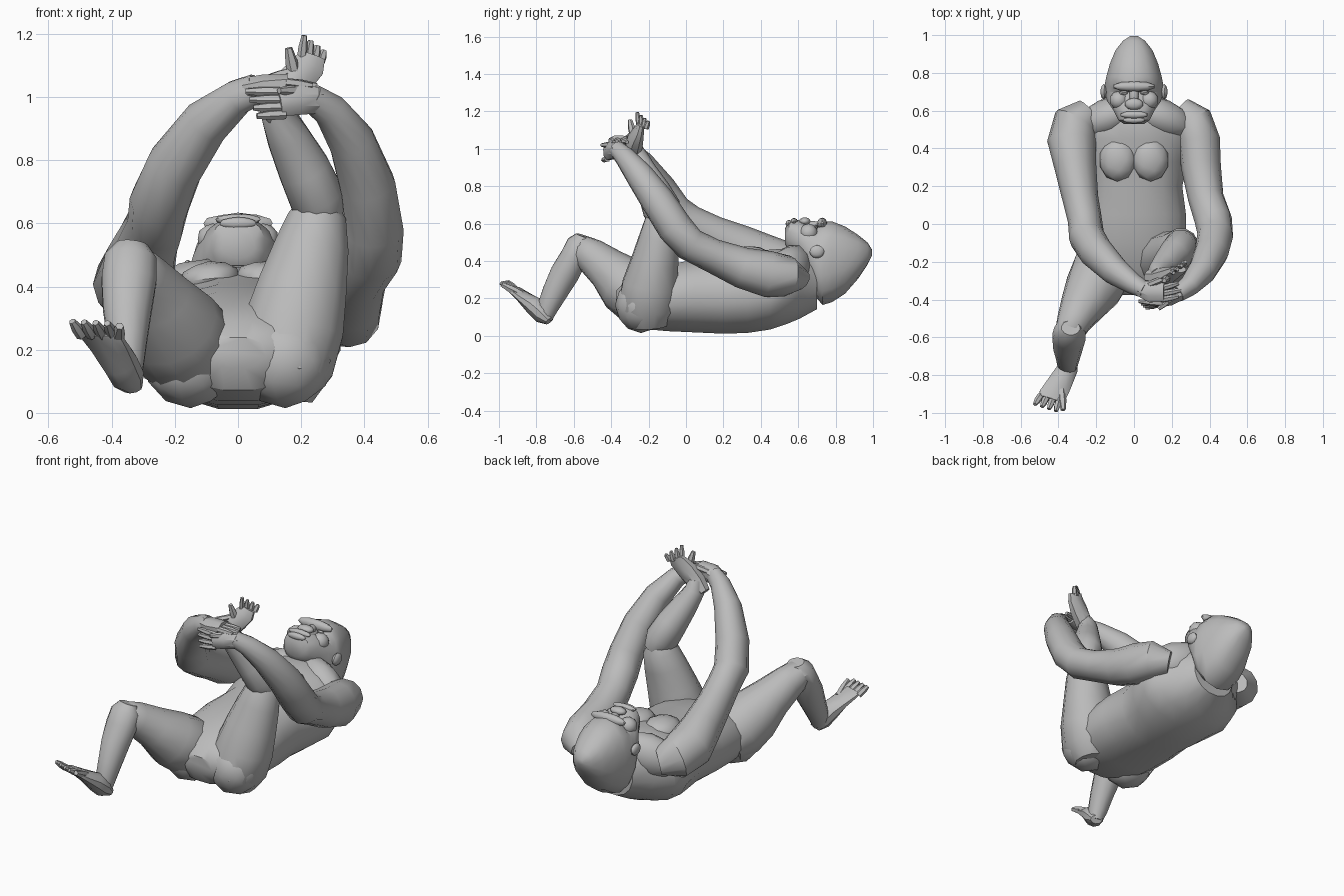
import bpy, bmesh, math
from mathutils import Vector

fur = bpy.data.materials.new("grey_fur")
fur.diffuse_color = (0.5, 0.5, 0.5, 1)


def finish(name, bm):
    bmesh.ops.recalc_face_normals(bm, faces=bm.faces)
    me = bpy.data.meshes.new(name)
    bm.to_mesh(me)
    bm.free()
    me.materials.append(fur)
    ob = bpy.data.objects.new(name, me)
    bpy.context.collection.objects.link(ob)
    bpy.ops.object.select_all(action='DESELECT')
    ob.select_set(True)
    bpy.context.view_layer.objects.active = ob
    bpy.ops.object.shade_smooth_by_angle(angle=math.radians(35))
    return ob


def loft(name, rows, hint=(0, 0, 1), n=12, power=1.0, fixed=None):
    """Tube through rows of (x, y, z, side radius, hint radius)."""
    bm = bmesh.new()
    pts = [Vector(r[:3]) for r in rows]
    rings = []
    for i, r in enumerate(rows):
        t = Vector(fixed) if fixed else pts[min(i + 1, len(pts) - 1)] - pts[max(i - 1, 0)]
        u = t.cross(Vector(hint)).normalized()
        v = u.cross(t).normalized()
        ring = []
        for k in range(n):
            a = math.tau * (k + 0.5) / n
            c, s = math.cos(a), math.sin(a)
            c = math.copysign(abs(c) ** power, c)
            s = math.copysign(abs(s) ** power, s)
            ring.append(bm.verts.new(pts[i] + u * c * r[3] + v * s * r[4]))
        rings.append(ring)
    for a, b in zip(rings, rings[1:]):
        for k in range(n):
            bm.faces.new((a[k], a[(k + 1) % n], b[(k + 1) % n], b[k]))
    bm.faces.new(rings[0])
    bm.faces.new(rings[-1])
    return finish(name, bm)


def body(name, rows, n=16, power=0.9):
    """Loft along y from rows of (y, bottom, top, half width)."""
    return loft(name, [(0, y, (a + b) / 2, w, (b - a) / 2) for y, a, b, w in rows],
                n=n, power=power, fixed=(0, 1, 0))


def blob(name, loc, size, rot=(0, 0, 0), sub=2):
    bm = bmesh.new()
    bmesh.ops.create_icosphere(bm, subdivisions=sub, radius=1)
    bmesh.ops.scale(bm, vec=size, verts=bm.verts)
    ob = finish(name, bm)
    ob.location = loc
    ob.rotation_euler = [math.radians(a) for a in rot]
    return ob


def digits(name, starts, ends, r):
    for i, (a, b) in enumerate(zip(starts, ends)):
        a, b = Vector(a), Vector(b)
        m = a.lerp(b, 0.55)
        loft(f"{name}_{i + 1}", [(*a, r, r), (*m, r, r), (*b, r * 0.6, r * 0.6)],
             hint=(0.3, 1, 0.2), n=6)


# Torso with broad back, belly and sloping shoulders
body("torso", [(-.375, .14, .24, .09), (-.33, .07, .29, .19), (-.24, .035, .34, .26),
               (-.1, .022, .385, .28), (.05, .015, .41, .28), (.2, .008, .425, .26),
               (.33, .012, .445, .29), (.45, .03, .465, .33), (.54, .06, .47, .31),
               (.61, .09, .46, .22), (.7, .14, .42, .14)])

# Head: chin, muzzle, brow and tall crown
body("head", [(.53, .49, .575, .055), (.55, .45, .615, .085), (.60, .41, .62, .11),
              (.65, .33, .595, .145), (.70, .2, .58, .16), (.73, .165, .61, .16),
              (.78, .18, .612, .15), (.85, .225, .585, .13), (.92, .305, .54, .10),
              (.97, .38, .5, .06), (.995, .43, .46, .02)], n=14, power=0.85)
blob("brow_ridge", (0, .728, .6), (.115, .028, .032))
blob("nose", (0, .635, .612), (.05, .032, .022))
blob("nose_bridge", (0, .68, .592), (.025, .055, .022))
blob("upper_lip", (0, .578, .612), (.075, .02, .018))
blob("lower_lip", (0, .55, .6), (.06, .018, .02))
for s, side in ((-1, "left"), (1, "right")):
    blob(f"{side}_eye", (s * .055, .695, .583), (.026, .013, .012), sub=1)
    blob(f"{side}_ear", (s * .16, .70, .45), (.018, .04, .035))
    blob(f"{side}_cheek", (s * .08, .655, .55), (.05, .05, .05))
    # Chest plates, shoulders and buttocks
    blob(f"{side}_pectoral", (s * .088, .34, .425), (.098, .115, .055), (0, s * 6, 0))
    blob(f"{side}_trapezius", (s * .15, .56, .36), (.19, .1, .12), (0, s * 18, s * -22))
    blob(f"{side}_buttock", (s * .15, -.24, .165), (.15, .14, .15))

# Left arm: shoulder, elbow, wrist
loft("left_arm", [(-.24, .6, .36, .06, .08), (-.31, .54, .38, .12, .12), (-.33, .44, .41, .125, .13),
                  (-.31, .3, .465, .125, .11), (-.285, .14, .54, .105, .095), (-.26, .02, .6, .1, .09),
                  (-.25, -.07, .66, .105, .095), (-.2, -.15, .78, .1, .09), (-.1, -.25, .92, .08, .075),
                  (0, -.32, 1.0, .058, .055), (.06, -.35, 1.025, .05, .045)], hint=(1, 0, .3))

# Right arm: shoulder, elbow, wrist
loft("right_arm", [(.24, .6, .3, .06, .08), (.31, .54, .32, .11, .11), (.345, .44, .33, .125, .11),
                   (.355, .3, .365, .11, .105), (.38, .14, .43, .09, .095), (.42, .02, .49, .09, .1),
                   (.43, -.06, .58, .095, .095), (.41, -.15, .72, .09, .09), (.36, -.25, .86, .075, .075),
                   (.29, -.33, .96, .055, .055), (.23, -.37, 1.0, .045, .045)], hint=(1, 0, .3))

# Hands clasped around the raised foot
loft("left_hand", [(.03, -.34, 1.02, .045, .045), (.09, -.36, 1.035, .06, .04),
                   (.16, -.36, 1.045, .055, .03)], n=8)
digits("left_finger", [(.15, -.40 + i * .03, 1.045) for i in range(4)],
       [(.25 - abs(i - 1) * .015, -.385 + i * .035, 1.035) for i in range(4)], .016)
digits("left_thumb", [(.08, -.32, 1.05)], [(.18, -.28, 1.085)], .017)
loft("right_hand", [(.25, -.36, .99, .045, .045), (.19, -.40, .99, .035, .05),
                    (.13, -.42, .98, .025, .045)], n=8)
digits("right_finger", [(.15, -.42, .945 + i * .024) for i in range(4)],
       [(.06 - i * .012, -.445 + i * .012, .94 + i * .026) for i in range(4)], .016)
digits("right_thumb", [(.2, -.39, 1.02)], [(.13, -.45, 1.02)], .017)

# Right leg folded upward
loft("right_thigh", [(.14, -.2, .05, .1, .1), (.155, -.205, .14, .15, .165), (.175, -.19, .27, .165, .155),
                     (.205, -.165, .4, .145, .13), (.235, -.14, .53, .12, .11), (.25, -.12, .62, .095, .1),
                     (.25, -.12, .675, .06, .07)], hint=(0, 1, 0))
loft("right_shin", [(.275, -.11, .62, .065, .08), (.25, -.13, .68, .09, .105), (.21, -.17, .77, .085, .09),
                    (.16, -.22, .87, .07, .07), (.125, -.26, .95, .055, .06),
                    (.13, -.28, 1.0, .045, .05)], hint=(0, 1, 0))
loft("right_foot", [(.08, -.28, .94, .04, .04), (.13, -.285, .99, .055, .05), (.18, -.27, 1.05, .06, .045),
                    (.225, -.25, 1.1, .055, .028), (.235, -.24, 1.13, .045, .02)], hint=(0, 1, 0), n=8)
digits("right_toe", [(.20 + i * .02, -.25 + i * .012, 1.11) for i in range(4)],
       [(.21 + i * .021, -.26 + i * .02, 1.195 - i * .016) for i in range(4)], .015)
digits("right_big_toe", [(.18, -.28, 1.06)], [(.16, -.3, 1.155)], .02)

# Left leg bent outward with the foot in the air
loft("left_thigh", [(-.14, -.15, .16, .13, .13), (-.165, -.24, .21, .165, .165),
                    (-.21, -.33, .275, .155, .155), (-.265, -.42, .36, .125, .115),
                    (-.315, -.51, .43, .095, .095), (-.34, -.57, .465, .08, .08),
                    (-.345, -.6, .475, .05, .05)])
loft("left_shin", [(-.335, -.55, .535, .05, .04), (-.34, -.565, .49, .085, .075),
                   (-.345, -.60, .42, .09, .075), (-.35, -.65, .33, .08, .08),
                   (-.35, -.7, .235, .065, .07), (-.352, -.74, .15, .055, .058),
                   (-.35, -.755, .09, .04, .04)], hint=(0, 1, 0))
loft("left_foot", [(-.335, -.73, .08, .035, .025), (-.35, -.765, .115, .055, .055),
                   (-.375, -.81, .16, .062, .052), (-.405, -.865, .205, .07, .032),
                   (-.435, -.915, .245, .075, .02), (-.44, -.93, .255, .07, .015)], n=10)
digits("left_toe", [(-.495 + i * .033, -.91 - i * .006, .245) for i in range(4)],
       [(-.525 + i * .037, -.955 - i * .012, .29 - i * .002) for i in range(4)], .018)
digits("left_big_toe", [(-.385, -.88, .22)], [(-.375, -.985, .275)], .022)
